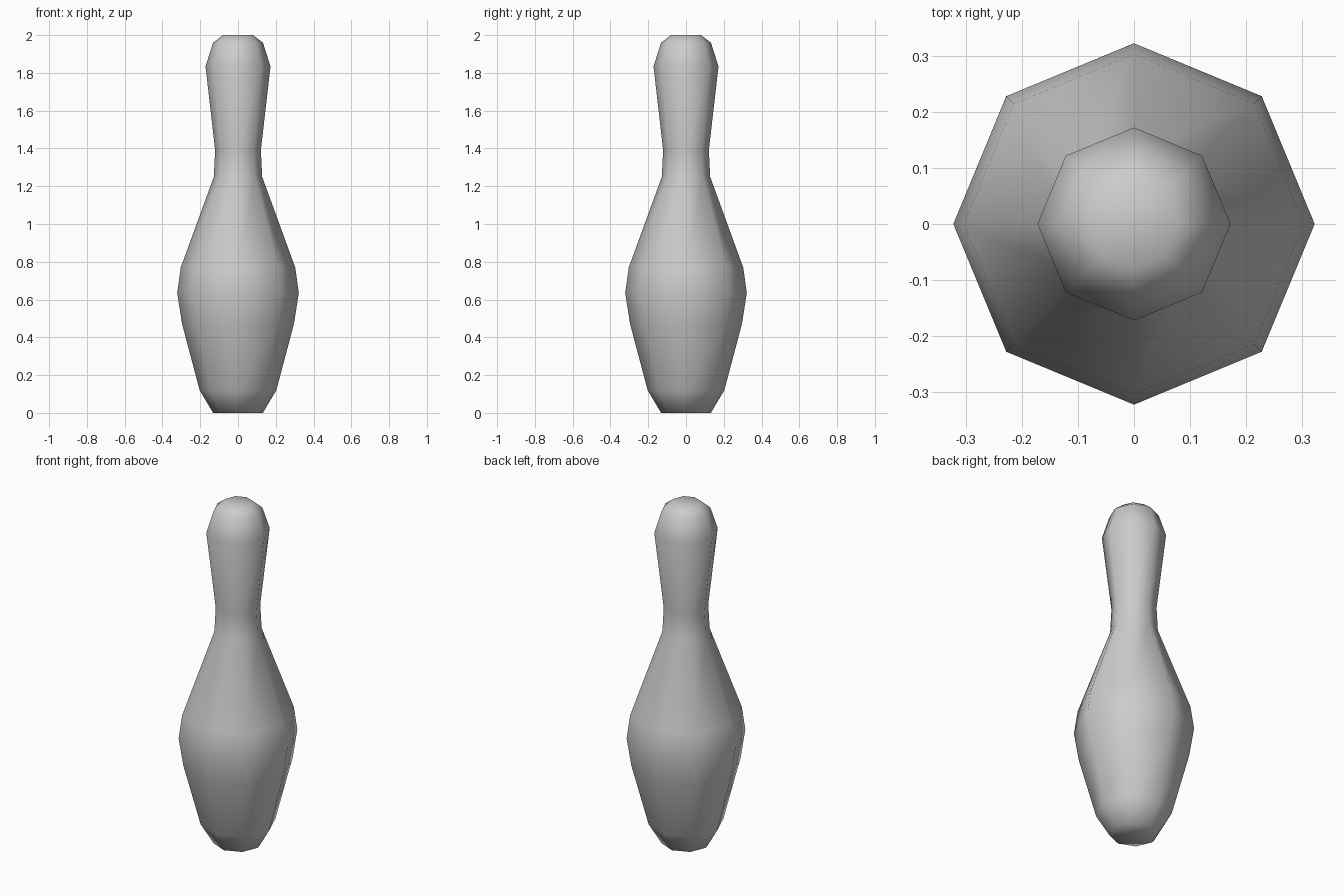
import bpy
import bmesh
import math

cube = bpy.data.objects.get("Cube")
if cube:
    bpy.data.objects.remove(cube, do_unlink=True)

SIDES = 8
# Profile from base to crown: (radius, height)
PROFILE = [(0.132, 0.0), (0.203, 0.12), (0.296, 0.47), (0.322, 0.635),
           (0.303, 0.77), (0.128, 1.25), (0.121, 1.39), (0.172, 1.835),
           (0.132, 1.96), (0.08, 2.0)]

# Plain grey finish
grey = bpy.data.materials.new("plain_grey")
grey.use_nodes = True
colour = (0.6, 0.6, 0.6, 1.0)
grey.diffuse_color = colour
grey.node_tree.nodes["Principled BSDF"].inputs["Base Color"].default_value = colour

# Octagonal rings stacked along the profile, corners on the x and y axes
bm = bmesh.new()
rings = []
for radius, z in PROFILE:
    angles = [2 * math.pi * i / SIDES for i in range(SIDES)]
    rings.append([bm.verts.new((radius * math.cos(a), radius * math.sin(a), z))
                  for a in angles])

# Side walls
for low, high in zip(rings, rings[1:]):
    for i in range(SIDES):
        j = (i + 1) % SIDES
        bm.faces.new((low[i], low[j], high[j], high[i]))

# Flat base and crown
bm.faces.new(rings[0][::-1])
bm.faces.new(rings[-1])

# Smooth shading all over
for face in bm.faces:
    face.smooth = True

mesh = bpy.data.meshes.new("bowling_pin")
bm.to_mesh(mesh)
bm.free()
mesh.materials.append(grey)
pin = bpy.data.objects.new("bowling_pin", mesh)
bpy.context.collection.objects.link(pin)
